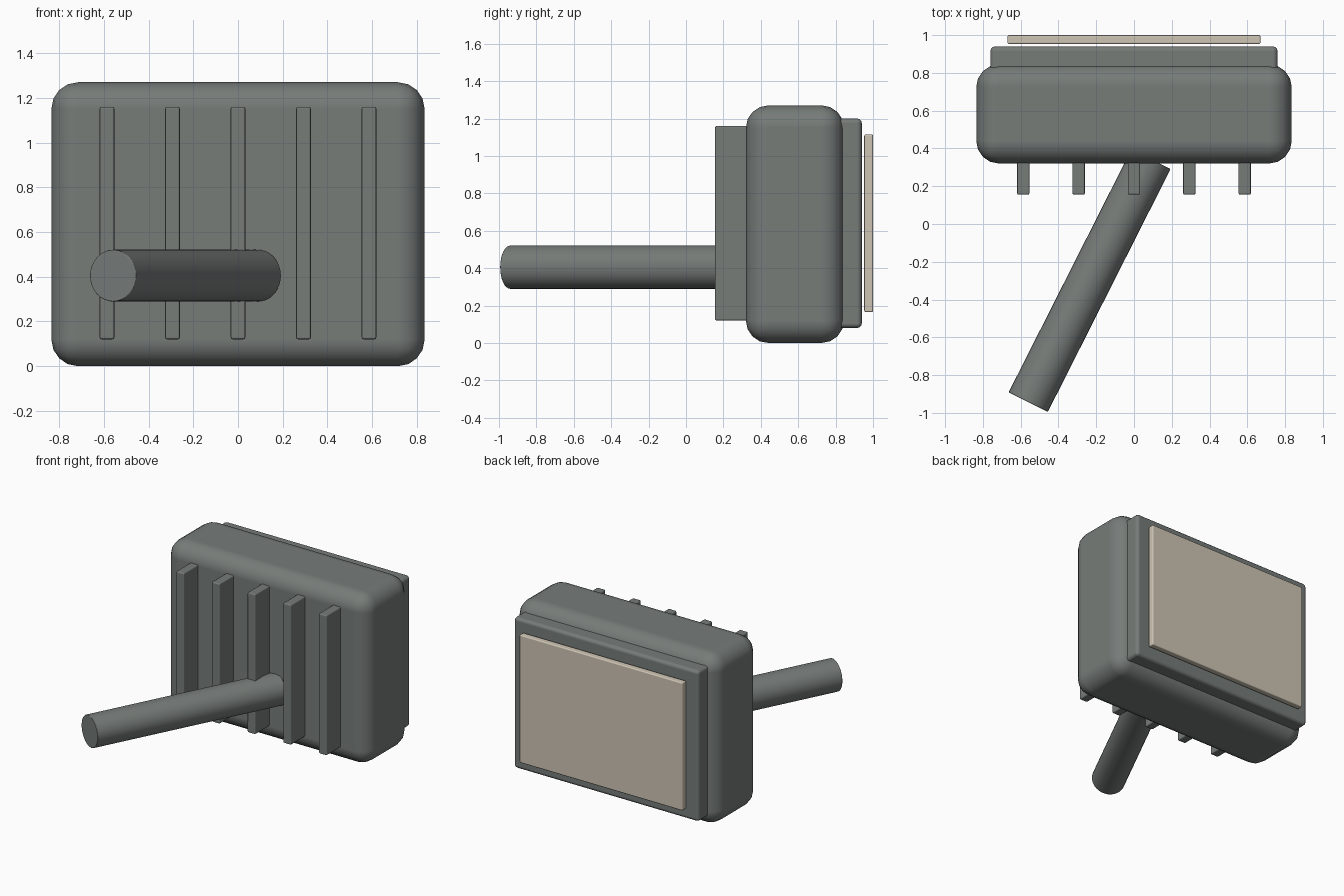
import bpy
import math
from mathutils import Vector

old = bpy.data.objects.get("Cube")
if old:
    bpy.data.objects.remove(old, do_unlink=True)


def material(name, rgb):
    mat = bpy.data.materials.new(name)
    mat.use_nodes = True
    mat.diffuse_color = (*rgb, 1)
    mat.node_tree.nodes["Principled BSDF"].inputs["Base Color"].default_value = (*rgb, 1)
    return mat


grey = material("warm grey", (0.18, 0.20, 0.19))
cream = material("pale cream", (0.62, 0.56, 0.46))


def finish(obj, name, mat, bevel, segments):
    obj.name = name
    obj.data.materials.append(mat)
    if bevel:
        mod = obj.modifiers.new("rounded edges", "BEVEL")
        mod.width = bevel
        mod.segments = segments
        mod.limit_method = "ANGLE"
        mod.harden_normals = True
    bpy.ops.object.shade_smooth_by_angle(angle=math.radians(35))
    return obj


def box(name, low, high, mat, bevel, segments=2):
    low, high = Vector(low), Vector(high)
    bpy.ops.mesh.primitive_cube_add(size=1, location=(low + high) / 2)
    obj = bpy.context.object
    obj.scale = high - low
    bpy.ops.object.transform_apply(location=False, rotation=False, scale=True)
    return finish(obj, name, mat, bevel, segments)


# Rounded housing, rear frame and the separate screen panel
box("housing", (-0.835, 0.32, 0), (0.835, 0.845, 1.27), grey, 0.12, 4)
box("rear_frame", (-0.76, 0.75, 0.08), (0.76, 0.94, 1.2), grey, 0.025, 3)
box("rear_panel", (-0.67, 0.953, 0.165), (0.67, 1.0, 1.115), cream, 0.008)

# Vertical fins across the front
for i in range(5):
    x = (i - 2) * 0.293
    box(f"fin_{i + 1}", (x - 0.033, 0.155, 0.12), (x + 0.033, 0.4, 1.16), grey, 0.009)

# Slanted round handle
start, end = Vector((-0.56, -0.943, 0.405)), Vector((0.09, 0.343, 0.405))
axis = end - start
bpy.ops.mesh.primitive_cylinder_add(vertices=32, radius=0.116, depth=axis.length,
                                    location=(start + end) / 2,
                                    rotation=axis.to_track_quat("Z", "Y").to_euler())
finish(bpy.context.object, "handle", grey, 0.005, 2)
